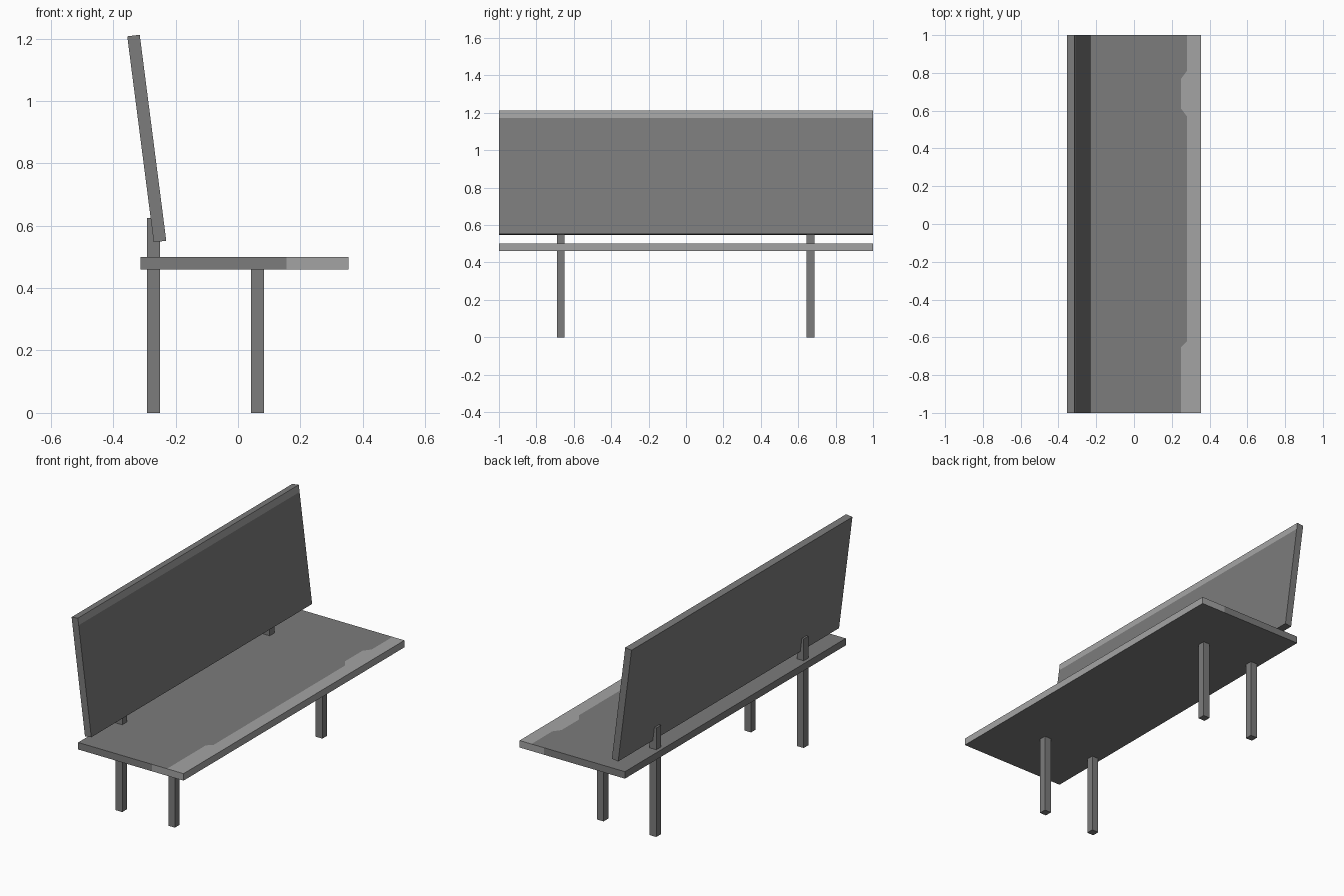
import bpy, bmesh
from mathutils import Vector

if "Cube" in bpy.data.objects:
    bpy.data.objects.remove(bpy.data.objects["Cube"])


def material(name, value):
    m = bpy.data.materials.new(name)
    m.use_nodes = True
    colour = (value, value, value, 1)
    m.diffuse_color = colour
    m.node_tree.nodes["Principled BSDF"].inputs["Base Color"].default_value = colour
    return m


DARK = material("dark_grey", 0.20)
LIGHT = material("light_grey", 0.37)


def extruded(name, polygons, direction, is_light):
    """Extrude joined flat polygons; is_light(face) picks the paler faces."""
    bm = bmesh.new()
    for points in polygons:
        bm.faces.new([bm.verts.new(p) for p in points])
    bmesh.ops.remove_doubles(bm, verts=bm.verts[:], dist=0.0001)
    made = bmesh.ops.extrude_face_region(bm, geom=bm.faces[:], use_keep_orig=True)
    moved = [v for v in made["geom"] if isinstance(v, bmesh.types.BMVert)]
    bmesh.ops.translate(bm, verts=moved, vec=direction)
    bmesh.ops.recalc_face_normals(bm, faces=bm.faces[:])
    for f in bm.faces:
        f.material_index = int(is_light(f))
    mesh = bpy.data.meshes.new(name)
    bm.to_mesh(mesh)
    bm.free()
    mesh.materials.append(DARK)
    mesh.materials.append(LIGHT)
    obj = bpy.data.objects.new(name, mesh)
    bpy.context.collection.objects.link(obj)


# Seat plank with a worn, wavy pale strip along its front edge
BACK, FRONT, TOP, UNDER = -0.313, 0.355, 0.50, 0.46
wave = [(0.25, -1), (0.25, -0.65), (0.28, -0.62), (0.28, 0.57), (0.25, 0.61),
        (0.25, 0.77), (0.28, 0.81), (0.28, 1)]
main = [(BACK, -1), (0.155, -1)] + wave + [(0.2, 1), (BACK, 1)]
strip = [(FRONT, -1), (FRONT, 1)] + wave[::-1]


def seat_light(f):
    c = f.calc_center_median()
    if f.normal.z < -0.5:
        return False
    if f.normal.z > 0.5:
        return max(v.co.x for v in f.verts) > 0.3
    return c.x > 0.155


extruded("seat", [[(x, y, TOP) for x, y in p] for p in (main, strip)],
         Vector((0, 0, UNDER - TOP)), seat_light)

# Leaning backrest with a pale band along the top of its front face
low_rear, low_front = Vector((-0.27, -1, 0.547)), Vector((-0.23, -1, 0.552))
rise = Vector((-0.085, 0, 0.66))
mid = 0.94
extruded("backrest",
         [[low_rear, low_front, low_front + rise * mid, low_rear + rise * mid],
          [low_rear + rise * mid, low_front + rise * mid, low_front + rise, low_rear + rise]],
         Vector((0, 2, 0)),
         lambda f: f.normal.x > 0.8 and f.calc_center_median().z > 1.17)

# Four square legs, the rear pair rising to hold the backrest
for row, x, height in (("front", 0.063, 0.47), ("rear", -0.271, 0.625)):
    for side, y in (("near", -0.67), ("far", 0.665)):
        h = 0.021
        square = [(x - h, y - h, 0), (x + h, y - h, 0), (x + h, y + h, 0), (x - h, y + h, 0)]
        extruded(f"{row}_leg_{side}", [square], Vector((0, 0, height)), lambda f: False)
